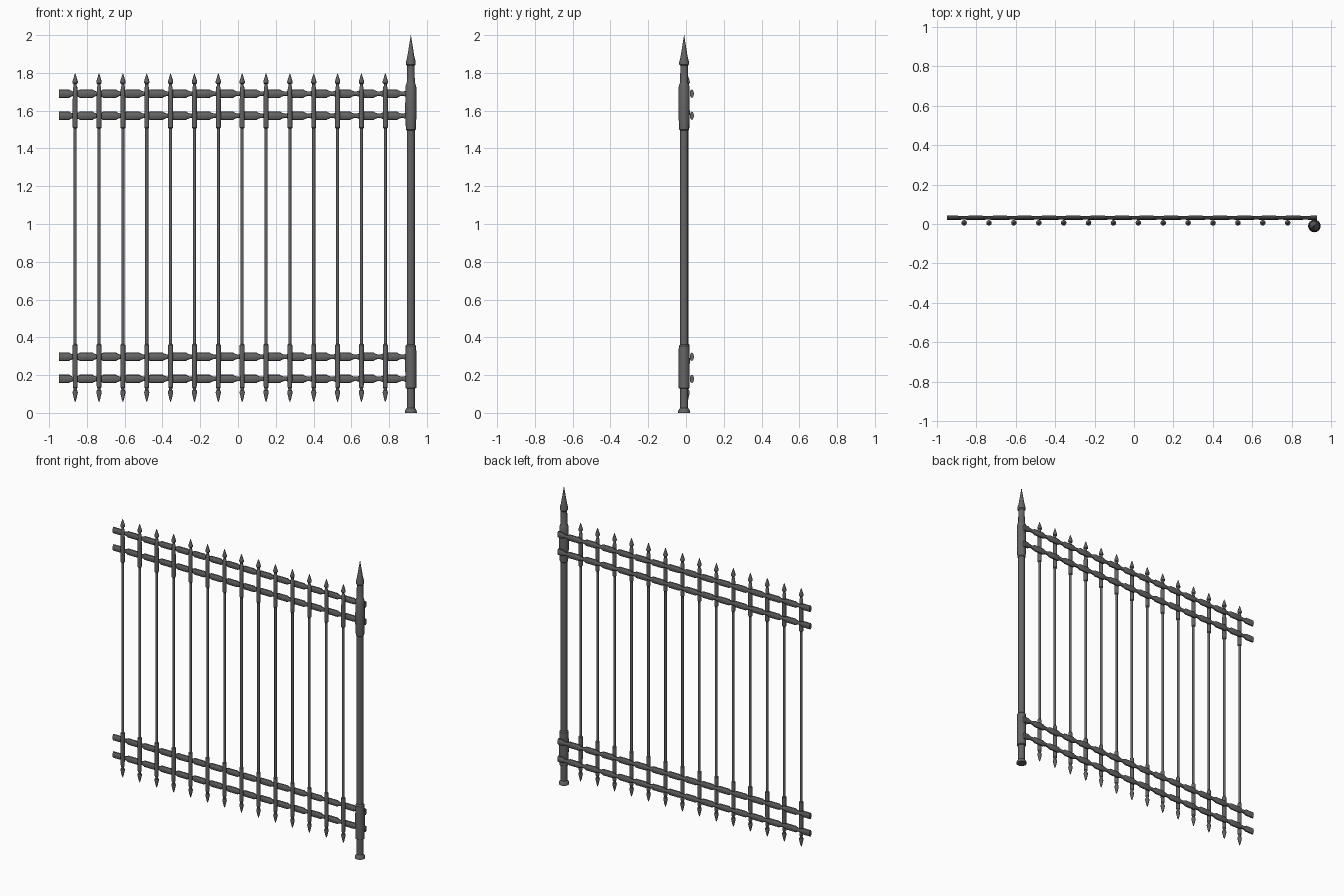
import bpy, bmesh
from math import pi, sin, cos

if "Cube" in bpy.data.objects:
    bpy.data.objects.remove(bpy.data.objects["Cube"])

iron = bpy.data.materials.new("dark_iron")
iron.diffuse_color = (.13, .13, .13, 1)
iron.use_nodes = True
iron.node_tree.nodes["Principled BSDF"].inputs["Base Color"].default_value = iron.diffuse_color


def loft(name, profile, to_point, sides=12):
    """Sweep rings along a profile of (position, scale); to_point places each vertex."""
    bm = bmesh.new()
    rings = []
    for t, r in profile:
        rings.append([bm.verts.new(to_point(t, r, 2 * pi * i / sides)) for i in range(sides)])
    for a, b in zip(rings, rings[1:]):
        for i in range(sides):
            j = (i + 1) % sides
            bm.faces.new((a[i], a[j], b[j], b[i]))
    bm.faces.new(rings[0])
    bm.faces.new(rings[-1])
    bmesh.ops.recalc_face_normals(bm, faces=bm.faces)
    mesh = bpy.data.meshes.new(name)
    bm.to_mesh(mesh)
    bm.free()
    mesh.materials.append(iron)
    obj = bpy.data.objects.new(name, mesh)
    bpy.context.collection.objects.link(obj)
    bpy.context.view_layer.objects.active = obj
    obj.select_set(True)
    bpy.ops.object.shade_smooth_by_angle(angle=0.5)
    obj.select_set(False)
    return obj


def upright(x, y):
    return lambda z, r, a: (x + r * cos(a), y + r * sin(a), z)


# Post with foot, two sleeves and a spire
post = [(0, .032), (.012, .031), (.02, .026), (.026, .021), (.128, .021),
        (.132, .029), (.285, .030), (.355, .028), (.362, .021),
        (1.495, .021), (1.50, .026), (1.58, .030), (1.725, .029), (1.74, .025), (1.75, .021),
        (1.838, .020), (1.845, .026), (1.856, .026), (1.89, .018), (1.99, .002), (2.0, .0008)]
loft("post", post, upright(.915, -.01), 16)

# Pickets: thin shaft, thicker sleeves at both rail pairs, pointed tips
picket = [(.058, .001), (.072, .006), (.108, .014), (.118, .012), (.122, .008), (.130, .009),
          (.134, .012), (.21, .013), (.36, .013), (.365, .008),
          (1.505, .008), (1.51, .013), (1.66, .013), (1.725, .011), (1.73, .008),
          (1.741, .008), (1.746, .014), (1.755, .014), (1.785, .005), (1.797, .001)]
first = loft("picket_1", picket, upright(0, 0))
first.location = (-.862, .006, 0)
for k in range(1, 14):
    copy = first.copy()
    copy.name = f"picket_{k + 1}"
    copy.location.x += .1263 * k
    bpy.context.collection.objects.link(copy)

# Rails: flattened round bars pinched at regular intervals
rail = [(-.948, 1)]
for k in range(15):
    c = -.866 + .124 * k
    rail += [(c - .027, 1), (c - .022, .8), (c - .007, .55),
             (c + .007, .55), (c + .022, .8), (c + .027, 1)]
rail.append((.928, 1))
for part, z in (("upper_rail_top", 1.69), ("upper_rail_low", 1.573),
                ("lower_rail_top", .297), ("lower_rail_low", .18)):
    loft(part, rail, lambda x, s, a, z=z: (x, .031 + .011 * (.6 + .4 * s) * cos(a), z + .022 * s * sin(a)))
